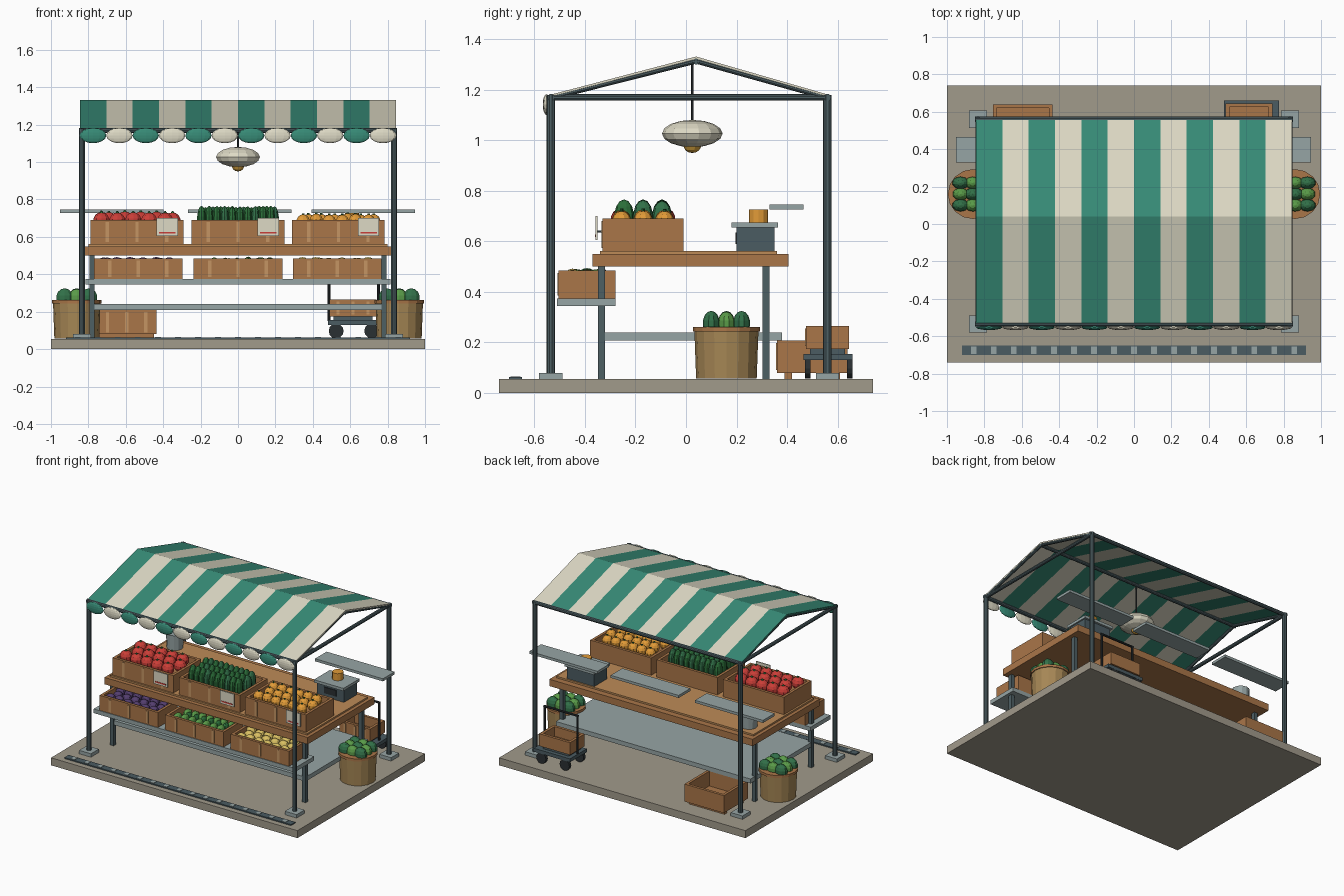
import bpy, bmesh, random
from mathutils import Vector, Matrix

if "Cube" in bpy.data.objects:
    bpy.data.objects.remove(bpy.data.objects["Cube"])

random.seed(4)
mats = {}
def mat(name, hexcol):
    lin = [(int(hexcol[i:i + 2], 16) / 255) ** 2.2 for i in (0, 2, 4)]
    m = bpy.data.materials.new(name)
    m.diffuse_color = (*lin, 1)
    m.use_nodes = True
    m.node_tree.nodes["Principled BSDF"].inputs["Base Color"].default_value = m.diffuse_color
    mats[name] = m
for n, h in dict(stone='A0998A', steel='4F6064', zinc='95A3A3', wood='A8754A', pale_wood='BC8A58',
                 batten='C49463', green='3A8A76', cream='DDD9C4', wicker='A58656', red='C9403A',
                 leaf='2F6E3C', lime='5A9A4A', melon='35704A', orange='E0993A', purple='54406E',
                 yellow='D8BE62', rubber='2E3335', bulb='D9A441', slate='4C5C62').items():
    mat(n, h)

def finish(name, bm, material):
    me = bpy.data.meshes.new(name)
    bm.to_mesh(me)
    bm.free()
    ob = bpy.data.objects.new(name, me)
    me.materials.append(mats[material])
    bpy.context.collection.objects.link(ob)
    return ob

def add_box(bm, x0, x1, y0, y1, z0, z1):
    m = Matrix.Translation(((x0 + x1) / 2, (y0 + y1) / 2, (z0 + z1) / 2)) @ Matrix.Diagonal((x1 - x0, y1 - y0, z1 - z0, 1))
    bmesh.ops.create_cube(bm, size=1, matrix=m)

def boxes(name, material, *bounds):
    bm = bmesh.new()
    for b in bounds:
        add_box(bm, *b)
    return finish(name, bm, material)

def rods(name, material, r, *pairs, sides=10, r2=None):
    bm = bmesh.new()
    for a, b in pairs:
        a, b = Vector(a), Vector(b)
        d = b - a
        m = Matrix.Translation((a + b) / 2) @ Vector((0, 0, 1)).rotation_difference(d).to_matrix().to_4x4()
        bmesh.ops.create_cone(bm, cap_ends=True, segments=sides, radius1=r, radius2=r if r2 is None else r2,
                              depth=d.length, matrix=m)
    return finish(name, bm, material)

def blobs(name, material, radii, centres, seg=10, rings=7):
    bm = bmesh.new()
    for c in centres:
        m = Matrix.Translation(c) @ Matrix.Diagonal((*radii, 1))
        bmesh.ops.create_uvsphere(bm, u_segments=seg, v_segments=rings, radius=1, matrix=m)
    return finish(name, bm, material)

def crate(name, x, w, y0, y1, z0, z1, t=0.02):
    x0, x1 = x - w / 2, x + w / 2
    boxes(name, 'wood', (x0, x1, y0, y0 + t, z0, z1), (x0, x1, y1 - t, y1, z0, z1),
          (x0, x0 + t, y0 + t, y1 - t, z0, z1), (x1 - t, x1, y0 + t, y1 - t, z0, z1),
          (x0 + t, x1 - t, y0 + t, y1 - t, z0, z0 + t))
    boxes(name + '_battens', 'batten', *[(x + k * w - .009, x + k * w + .009, y0 - .004, y0, z0 + .01, z1 - .01)
                                         for k in (-.32, 0, .32)])

def grid(x, w, ys, z, n, stagger=0.0, jitter=0.004):
    step = w / (n - 1)
    return [(x - w / 2 + i * step + (stagger if j % 2 else -stagger), y, z + random.uniform(-jitter, jitter))
            for j, y in enumerate(ys) for i in range(n)]

# paving and drain
boxes('paving_base', 'stone', (-1, 1, -.74, .74, 0, .055))
boxes('drain_channel', 'slate', (-.92, .92, -.70, -.65, .055, .063))
boxes('drain_slots', 'zinc', *[(i * .107 - .015, i * .107 + .015, -.695, -.655, .063, .066) for i in range(-8, 9)])

# frame
YF, YB, YR, X = -.535, .56, .04, .835
ends = [(sx * X, y) for sx in (-1, 1) for y in (YF, YB)]
rods('posts', 'steel', .017, *[((x, y, .06), (x, y, 1.18)) for x, y in ends])
boxes('post_feet', 'zinc', *[(x - .048, x + .048, y - .046, y + .046, .055, .08) for x, y in ends])
rods('eave_beams', 'steel', .014, *[((-.85, y, 1.17), (.85, y, 1.17)) for y in (YF, YB)])
rods('side_ties', 'steel', .013, *[((s * X, YF, 1.17), (s * X, YB, 1.17)) for s in (-1, 1)])
rods('rafters', 'steel', .011, *[((s * X, y, 1.17), (s * X, YR, 1.315)) for s in (-1, 1) for y in (YF, YB)])
rods('ridge_pole', 'steel', .012, ((-.845, YR, 1.312), (.845, YR, 1.312)))

# striped canopy with scalloped edge
SW = 1.69 / 12
def canopy(name, material, start):
    bm = bmesh.new()
    prof = [(-.54, 1.18), (YR, 1.332), (.567, 1.18), (.567, 1.172), (YR, 1.322), (-.54, 1.172)]
    for i in range(start, 12, 2):
        x0 = -.845 + i * SW
        a, b = [[bm.verts.new((x, y, z)) for y, z in prof] for x in (x0, x0 + SW)]
        for k in range(6):
            j = (k + 1) % 6
            bm.faces.new((a[k], a[j], b[j], b[k]))
        for v in (a, b):
            bm.faces.new((v[0], v[1], v[4], v[5]))
            bm.faces.new((v[1], v[2], v[3], v[4]))
    bmesh.ops.recalc_face_normals(bm, faces=bm.faces)
    finish(name, bm, material)
    blobs(name + '_scallops', material, (SW / 2, .014, .041),
          [(-.845 + (i + .5) * SW, -.553, 1.142) for i in range(start, 12, 2)], 12, 8)
canopy('green_canopy', 'green', 0)
canopy('cream_canopy', 'cream', 1)

# hanging lamp
rods('lamp_cord', 'rubber', .005, ((0, .025, 1.07), (0, .025, 1.315)), sides=6)
blobs('lamp_bulb', 'bulb', (.035, .035, .03), [(0, .025, .98)])
blobs('lamp_shade', 'cream', (.12, .12, .054), [(0, .025, 1.027)], 14, 8)

# counter and shelves
boxes('counter', 'wood', (-.825, .825, -.37, .405, .5, .55))
boxes('counter_top', 'pale_wood', (-.8, .8, -.34, .36, .55, .562))
boxes('counter_legs', 'steel', *[(x - .014, x + .014, y - .014, y + .014, .055, .5)
                                 for x in (-.78, .78) for y in (-.335, .317)])
boxes('low_shelf', 'zinc', (-.79, .79, -.345, .38, .208, .24))
boxes('front_shelf', 'zinc', (-.815, .815, -.51, -.28, .345, .375))
boxes('serving_plates', 'zinc', *[(x - .276, x + .276, .33, .465, .727, .746) for x in (-.675, .01, .67)])

# display crates and price cards
for n, x in (('left', -.54), ('middle', 0), ('right', .537)):
    crate(n + '_upper_crate', x, .495, -.33, -.01, .563, .69)
    crate(n + '_lower_crate', x * .988, .475, -.505, -.28, .375, .485)
    boxes(n + '_price_card', 'cream', (x + .105, x + .218, -.358, -.35, .605, .7))
    boxes(n + '_card_stripe', 'red', (x + .118, x + .205, -.36, -.358, .618, .627))
rods('card_clips', 'steel', .004, *[((x + .16, -.354, .64), (x + .16, -.328, .64)) for x in (-.54, 0, .537)], sides=6)

# produce
ROWS = (-.255, -.17, -.085)
tom = grid(-.54, .34, ROWS, .69, 5, .02)
blobs('tomatoes', 'red', (.045, .043, .043), tom)
rods('tomato_stems', 'leaf', .012, *[((x, y, z + .038), (x, y, z + .05)) for x, y, z in tom], sides=5, r2=.004)
cuc = grid(0, .37, (-.245, -.17, -.095), .69, 10, .01)
blobs('dark_gourds', 'leaf', (.025, .04, .073), cuc[::2] + cuc[1:20:4])
blobs('light_gourds', 'melon', (.025, .04, .073), cuc[3:20:4] + cuc[21::2])
ora = grid(.537, .35, ROWS, .685, 6, .014)
blobs('oranges', 'orange', (.037, .037, .037), ora)
rods('orange_stems', 'leaf', .007, *[((x, y, z + .034), (x, y, z + .042)) for x, y, z in ora], sides=5)
LROWS = (-.45, -.392, -.335)
blobs('aubergines', 'purple', (.036, .031, .032), grid(-.533, .35, LROWS, .457, 6, .01))
blobs('courgettes', 'lime', (.024, .042, .03), grid(0, .35, (-.437, -.348), .457, 7, .01))
blobs('courgettes_dark', 'leaf', (.02, .035, .028), grid(.025, .3, (-.392,), .464, 6))
blobs('potatoes', 'yellow', (.037, .031, .031), grid(.53, .35, LROWS, .457, 6, .01))
boxes('crate_filling', 'wood', *[(x - .22, x + .22, -.315, -.025, .58, .645) for x in (-.54, 0, .537)],
      *[(x - .21, x + .21, -.49, -.295, .39, .43) for x in (-.533, 0, .53)])

# weighing scale and cup
boxes('scale_body', 'slate', (.5, .72, .2, .35, .562, .655))
boxes('scale_tray', 'zinc', (.49, .73, .18, .365, .655, .675))
boxes('scale_display', 'rubber', (.56, .66, .195, .2, .59, .635))
rods('scale_jar', 'orange', .038, ((.61, .287, .675), (.61, .287, .727)), sides=12)
rods('counter_cup', 'zinc', .055, ((-.7, .268, .562), (-.7, .268, .672)), sides=12, r2=.06)

# melon baskets on both sides
for s, n in ((-1, 'left'), (1, 'right')):
    cx, cy = s * .862, .16
    rods(n + '_basket', 'wicker', .12, ((cx, cy, .058), (cx, cy, .25)), sides=16, r2=.127)
    rods(n + '_basket_rim', 'wood', .133, ((cx, cy, .244), (cx, cy, .262)), sides=16)
    spots = [(cx + dx, cy + dy, .276) for dx in (-.065, 0, .065) for dy in (-.06, 0, .06)]
    blobs(n + '_melons_dark', 'melon', (.047, .034, .049), spots[::2])
    blobs(n + '_melons_light', 'lime', (.045, .034, .046), spots[1::2])

# empty crate and hand cart behind the stall
crate('empty_crate', -.595, .32, .36, .64, .08, .208)
boxes('crate_runners', 'wood', (-.74, -.45, .39, .42, .055, .08), (-.74, -.45, .58, .61, .055, .08))
boxes('cart_platform', 'slate', (.48, .775, .465, .66, .13, .155))
boxes('cart_packing', 'slate', (.51, .72, .49, .63, .155, .176))
crate('cart_crate', .615, .25, .475, .645, .175, .265)
rods('cart_wheels', 'rubber', .04, *[((x, y - .011, .097), (x, y + .011, .097)) for x in (.525, .715) for y in (.482, .648)], sides=12)
rods('cart_handle', 'rubber', .008, ((.487, .562, .15), (.487, .562, .435)), ((.752, .562, .15), (.752, .562, .435)),
     ((.48, .562, .432), (.76, .562, .432)), sides=8)
